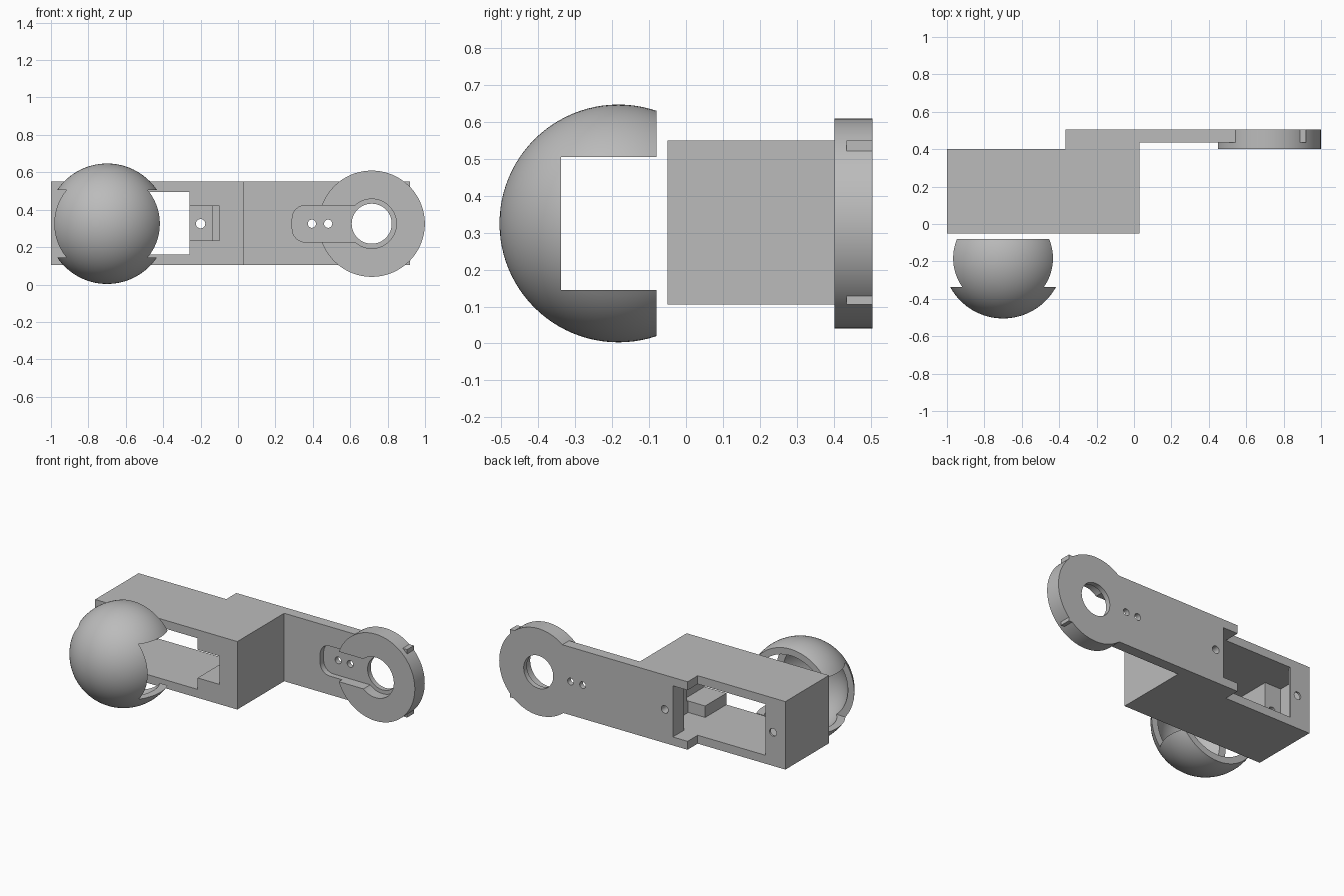
import bpy, bmesh, math
from mathutils import Matrix, Vector

if "Cube" in bpy.data.objects:
    bpy.data.objects.remove(bpy.data.objects["Cube"])

grey = bpy.data.materials.new("plain_grey")
grey.use_nodes = True
grey.diffuse_color = (0.5, 0.5, 0.5, 1)
grey.node_tree.nodes["Principled BSDF"].inputs["Base Color"].default_value = (0.5, 0.5, 0.5, 1)

MID = 0.325        # height of the shared centre line


def finish(name, bm):
    bmesh.ops.recalc_face_normals(bm, faces=bm.faces)
    mesh = bpy.data.meshes.new(name)
    bm.to_mesh(mesh)
    bm.free()
    mesh.materials.append(grey)
    obj = bpy.data.objects.new(name, mesh)
    bpy.context.collection.objects.link(obj)
    return obj


def box(name, x, y, z):
    bm = bmesh.new()
    bmesh.ops.create_cube(bm, size=1)
    for v in bm.verts:
        v.co = Vector([(a + b) / 2 + c * (b - a) for (a, b), c in zip((x, y, z), v.co)])
    return finish(name, bm)


def rod(name, x, radius, y0, y1, sides=96):
    """Cylinder along y on the centre line."""
    bm = bmesh.new()
    place = Matrix.Translation((x, (y0 + y1) / 2, MID)) @ Matrix.Rotation(math.pi / 2, 4, 'X')
    bmesh.ops.create_cone(bm, cap_ends=True, segments=sides, radius1=radius, radius2=radius,
                          depth=y1 - y0, matrix=place)
    return finish(name, bm)


def extrude(name, points, direction):
    bm = bmesh.new()
    face = bm.faces.new([bm.verts.new(p) for p in points])
    new = bmesh.ops.extrude_face_region(bm, geom=[face])["geom"]
    bmesh.ops.translate(bm, vec=direction, verts=[v for v in new if isinstance(v, bmesh.types.BMVert)])
    return finish(name, bm)


def ball(name, radius):
    bm = bmesh.new()
    place = Matrix.Translation((-0.70, -0.183, MID)) @ Matrix.Rotation(math.pi / 2, 4, 'X')
    bmesh.ops.create_uvsphere(bm, u_segments=96, v_segments=48, radius=radius, matrix=place)
    return finish(name, bm)


def combine(target, tool, operation='DIFFERENCE'):
    mod = target.modifiers.new("combine", 'BOOLEAN')
    mod.operation, mod.solver, mod.object = operation, 'EXACT', tool
    bpy.context.view_layer.objects.active = target
    bpy.ops.object.modifier_apply(modifier=mod.name)
    bpy.data.objects.remove(tool)


def shade(obj):
    bpy.ops.object.select_all(action='DESELECT')
    obj.select_set(True)
    bpy.context.view_layer.objects.active = obj
    bpy.ops.object.shade_smooth_by_angle(angle=math.radians(30))


# Housing block and flat arm as one plan outline
outline = [(-1, -0.05), (0.03, -0.05), (0.03, 0.435), (0.92, 0.435),
           (0.92, 0.505), (-0.365, 0.505), (-0.365, 0.40), (-1, 0.40)]
housing = extrude("housing_and_arm", [(x, y, 0.105) for x, y in outline], (0, 0, 0.445))

# Round end of the arm
combine(housing, rod("arm_disc", 0.715, 0.284, 0.402, 0.505, 128), 'UNION')

# Motor cavity, ear pocket and front channel
combine(housing, box("cavity", (-0.857, -0.258), (-0.2, 0.7), (0.16, 0.495)))
combine(housing, box("ear_pocket", (-0.975, -0.135), (0.17, 0.387), (0.16, 0.495)))
combine(housing, box("channel", (-0.35, -0.10), (-0.2, 0.18), (0.235, 0.42)))

# Screw holes of the housing
combine(housing, rod("screw_hole", -0.20, 0.025, 0.3, 0.7, 32))
combine(housing, rod("screw_hole", -0.91, 0.025, 0.05, 0.7, 32))

# Rounded slot recess with counterbore, axle hole and two small holes
half, corner, left, right = 0.098, 0.07, 0.29, 0.70
slot = [(right, MID + half)]
for sign, start in ((1, 90), (-1, 180)):
    for i in range(9):
        a = math.radians(start + i * 90 / 8)
        slot.append((left + corner + corner * math.cos(a),
                     MID + sign * (half - corner) + corner * math.sin(a)))
slot.append((right, MID - half))
combine(housing, extrude("slot", [(x, 0.3, z) for x, z in slot], (0, 0.172, 0)))
combine(housing, rod("counterbore", 0.715, 0.132, 0.3, 0.472))
combine(housing, rod("axle_hole", 0.715, 0.107, 0.3, 0.7))
for x in (0.395, 0.482):
    combine(housing, rod("small_hole", x, 0.022, 0.3, 0.7, 32))
shade(housing)

# Hollow ball cover, open at the back with a notch across both sides
cover = ball("ball_cover", 0.322)
combine(cover, ball("hollow", 0.282))
combine(cover, box("open_back", (-1.5, 0), (-0.08, 0.5), (-0.5, 1)))
combine(cover, box("side_notch", (-1.5, 0), (-0.338, 0.3), (0.145, 0.505)))
shade(cover)
